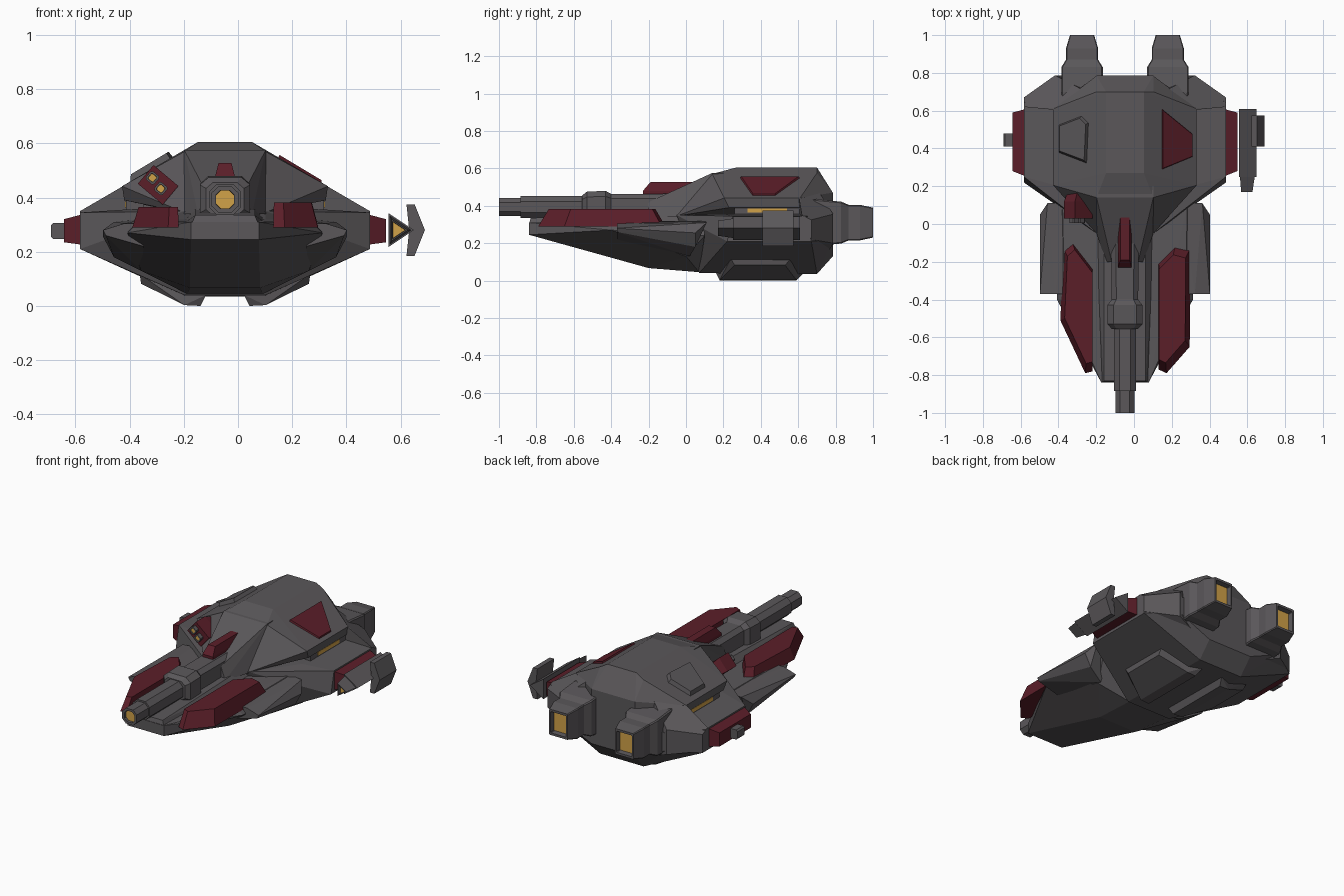
import bpy, bmesh
from math import radians
from mathutils import Vector, Matrix

CENTRE = -.048          # hull centre line; all part coordinates are relative to it

default = bpy.data.objects.get("Cube")
if default:
    bpy.data.objects.remove(default, do_unlink=True)


def material(name, colour):
    mat = bpy.data.materials.new(name)
    mat.use_nodes = True
    mat.diffuse_color = (*colour, 1)
    shader = next(n for n in mat.node_tree.nodes if n.type == 'BSDF_PRINCIPLED')
    shader.inputs["Base Color"].default_value = (*colour, 1)
    shader.inputs["Roughness"].default_value = .7
    return mat


grey = material("hull grey", (.103, .096, .102))
red = material("dark red", (.105, .013, .022))
yellow = material("glow yellow", (.64, .36, .065))


def finish(name, bm, mats):
    bmesh.ops.recalc_face_normals(bm, faces=bm.faces[:])
    mesh = bpy.data.meshes.new(name)
    bm.to_mesh(mesh)
    bm.free()
    for mat in mats:
        mesh.materials.append(mat)
    obj = bpy.data.objects.new(name, mesh)
    obj.location.x = CENTRE
    bpy.context.collection.objects.link(obj)
    return obj


def flip(points):
    return [(-x, y, z) for x, y, z in points]


def solid(name, points, mat=grey):
    """Faceted convex block around the given corners."""
    bm = bmesh.new()
    for p in points:
        bm.verts.new(p)
    result = bmesh.ops.convex_hull(bm, input=bm.verts[:])
    loose = {v for v in result["geom_interior"] if isinstance(v, bmesh.types.BMVert)}
    bmesh.ops.delete(bm, geom=list(loose), context='VERTS')
    bmesh.ops.dissolve_limit(bm, angle_limit=radians(1.5),
                             verts=bm.verts[:], edges=bm.edges[:])
    return finish(name, bm, [mat])


def centred(name, points, mat=grey):
    return solid(name, points + flip(points), mat)


def paired(name, points, mat=grey):
    solid("left_" + name, points, mat)
    solid("right_" + name, flip(points), mat)


def span(section, start, end):
    """Extrude an (x, z) section between two y positions."""
    return [(x, y, z) for y in (start, end) for x, z in section]


def chamfered(cut):
    k = 1 - cut
    return [(1, -k), (1, k), (k, 1), (-k, 1), (-1, k), (-1, -k), (-k, -1), (k, -1)]


def loft(name, profile, rings, x, z, mats, turn=0):
    """Skin a profile through (y, half width, half height); the first cap takes the last material."""
    bm = bmesh.new()
    spin = Matrix.Rotation(turn, 3, 'Y')
    loops = []
    for y, w, h in rings:
        loops.append([bm.verts.new(spin @ Vector((px * w, 0, pz * h)) + Vector((x, y, z)))
                      for px, pz in profile])
    for a, b in zip(loops, loops[1:]):
        for i in range(len(a)):
            j = (i + 1) % len(a)
            bm.faces.new((a[i], a[j], b[j], b[i]))
    bm.faces.new(loops[0]).material_index = len(mats) - 1
    bm.faces.new(loops[-1])
    return finish(name, bm, mats)


def raised_panel(name, outline, height, lift, mat, taper):
    """Bevelled plate on the surface z = height(x), pushed out along lift."""
    mid = sum((Vector(p) for p in outline), Vector((0, 0))) / len(outline)
    points = []
    for x, y in outline:
        points.append((x, y, height(x) - .02))
        tx, ty = mid + (Vector((x, y)) - mid) * taper
        points.append((tx + lift[0], ty, height(tx) + lift[1]))
    return solid(name, points, mat)


# Upper hull: spine and sloping flanks that overhang a side slot
centred("upper_hull", [
    (.10, .27, .605), (.10, .70, .605), (.15, .14, .57), (.15, .70, .575),
    (.15, .785, .47), (.15, .785, .34), (.15, -.05, .345), (.38, .205, .442),
    (.30, .605, .485), (.38, .61, .442), (.372, .23, .39), (.372, .61, .39)])

# Lower hull: wing shelf and belly
centred("lower_hull", [
    (.535, .25, .345), (.535, .64, .345), (.535, .67, .21), (.535, .22, .21),
    (.35, .20, .357), (.35, .62, .357), (.37, .12, .30), (.15, -.05, .35),
    (.15, .07, .04), (.15, .70, .035), (.15, .785, .13), (.15, .785, .35),
    (.36, .785, .33), (.36, .785, .22)])

# Lit strip set in the side slot
paired("slot_wall", span([(.30, .345), (.365, .345), (.365, .40), (.30, .40)], .26, .61))
paired("window_strip", span([(.36, .363), (.369, .363), (.369, .386), (.36, .386)],
                            .33, .54), yellow)
paired("rear_shoulder", [
    (.30, .605, .487), (.38, .605, .44), (.535, .62, .35), (.535, .67, .325),
    (.535, .67, .22), (.37, .787, .355), (.37, .787, .20), (.185, .69, .507),
    (.185, .75, .13), (.30, .605, .25)])
centred("sloping_canopy", [
    (.15, .20, .575), (.15, .14, .575), (.07, -.20, .42), (.10, -.20, .34),
    (.20, .10, .34), (.10, .30, .50)])

# Wedge nose with a raised deck
centred("nose_wedge", [
    (.125, -.84, .245), (.125, -.84, .31), (.36, -.40, .27), (.32, -.40, .31),
    (.36, .10, .24), (.33, .10, .32), (.13, -.20, .067), (.31, .0, .13),
    (.14, .07, .045)])
centred("nose_deck", [
    (.125, -.84, .30), (.11, -.83, .335), (.16, .0, .30), (.11, .0, .36)])

# Side pods widening the nose, and belly plates
paired("side_pod", [
    (.30, -.37, .305), (.37, -.37, .305), (.45, -.37, .28), (.44, -.37, .26),
    (.30, -.37, .22), (.45, .05, .255), (.41, .11, .31), (.30, .11, .32),
    (.41, .05, .18), (.31, .02, .13)])
paired("belly_plate",
       span([(.09, 0), (.15, .003)], .18, .59) + span([(.31, .082)], .26, .53)
       + span([(.07, .04)], .16, .63) + span([(.315, .118)], .24, .56))

# Red armour on the nose and flanks
deck = lambda x: .31
raised_panel("right_nose_armour", [
    (-.325, -.13), (-.28, -.09), (-.172, -.23), (-.172, -.78), (-.21, -.79), (-.342, -.51)],
    deck, (.01, .055), red, .86)
raised_panel("left_nose_armour", [
    (.178, -.20), (.268, -.11), (.345, -.13), (.343, -.65), (.22, -.79), (.178, -.77)],
    deck, (-.01, .072), red, .84)
paired("flank_armour",
       span([(.52, .225), (.52, .34)], .25, .61)
       + span([(.595, .235), (.595, .32)], .28, .59), red)

# Panels on the upper slopes
slope = lambda x: .575 - .6 * (abs(x) - .15)
raised_panel("left_slope_panel", [
    (.188, .62), (.36, .48), (.36, .35), (.188, .28)], slope, (.005, .010), red, .9)
raised_panel("right_slope_panel", [
    (-.352, .37), (-.352, .53), (-.222, .58), (-.182, .54), (-.192, .31)],
    slope, (-.012, .022), grey, .82)

# Long cannon with its collar and cradle
octagon = chamfered(.5)
loft("cannon_barrel", octagon, [
    (-.985, .033, .033), (-1, .034, .034), (-1, .05, .048), (-.885, .05, .048),
    (-.885, .058, .058), (-.52, .058, .058)], 0, .393, [grey, yellow])
loft("cannon_collar", chamfered(.35), [
    (-.555, .07, .06), (-.53, .093, .08), (-.43, .093, .085), (-.40, .07, .068),
    (.05, .075, .07)], 0, .395, [grey])
centred("cannon_fin",
        span([(.036, .40), (.036, .48)], -.23, .06) + span([(.024, .527)], -.19, .05), red)

# Twin engines with glowing nozzles
for side, sign in (("left", 1), ("right", -1)):
    loft(side + "_engine", chamfered(.06), [
        (.97, .05, .062), (1, .053, .066), (1, .064, .08), (.93, .085, .095),
        (.87, .085, .095), (.83, .11, .112), (.70, .11, .125), (.58, .10, .12)],
        sign * .227, .31, [grey, yellow])

# Twin-barrelled turret on the right shoulder
box = [(1, 1), (-1, 1), (-1, -1), (1, -1)]
tilt = radians(40)
loft("shoulder_turret", box, [(.03, .06, .045), (.12, .06, .045), (.17, .04, .04)],
     -.247, .447, [red], tilt)
for name, x, z in (("upper_muzzle", -.268, .473), ("lower_muzzle", -.237, .433)):
    loft(name, chamfered(.3), [(.01, .012, .012), (.004, .013, .013),
                               (.004, .02, .02), (.05, .02, .02)],
         x, z, [grey, yellow], tilt)

# Side weapons: short stub on the right, finned gun on the left
loft("right_stub_gun", chamfered(.3), [(.41, .03, .03), (.48, .03, .03)],
     -.613, .277, [grey])
triangle = [(-.5, 1), (-.5, -1), (1, 0)]
loft("left_side_gun", triangle, [
    (.19, .03, .03), (.17, .032, .032), (.17, .04, .04), (.25, .052, .052),
    (.25, .062, .062), (.61, .062, .062)], .635, .28, [grey, yellow])
for name, sign in (("upper_gun_fin", 1), ("lower_gun_fin", -1)):
    blade = [(.67, .095), (.70, .095), (.738, 0), (.68, 0)]
    solid(name, span([(x, .28 + sign * z) for x, z in blade], .41, .575))
